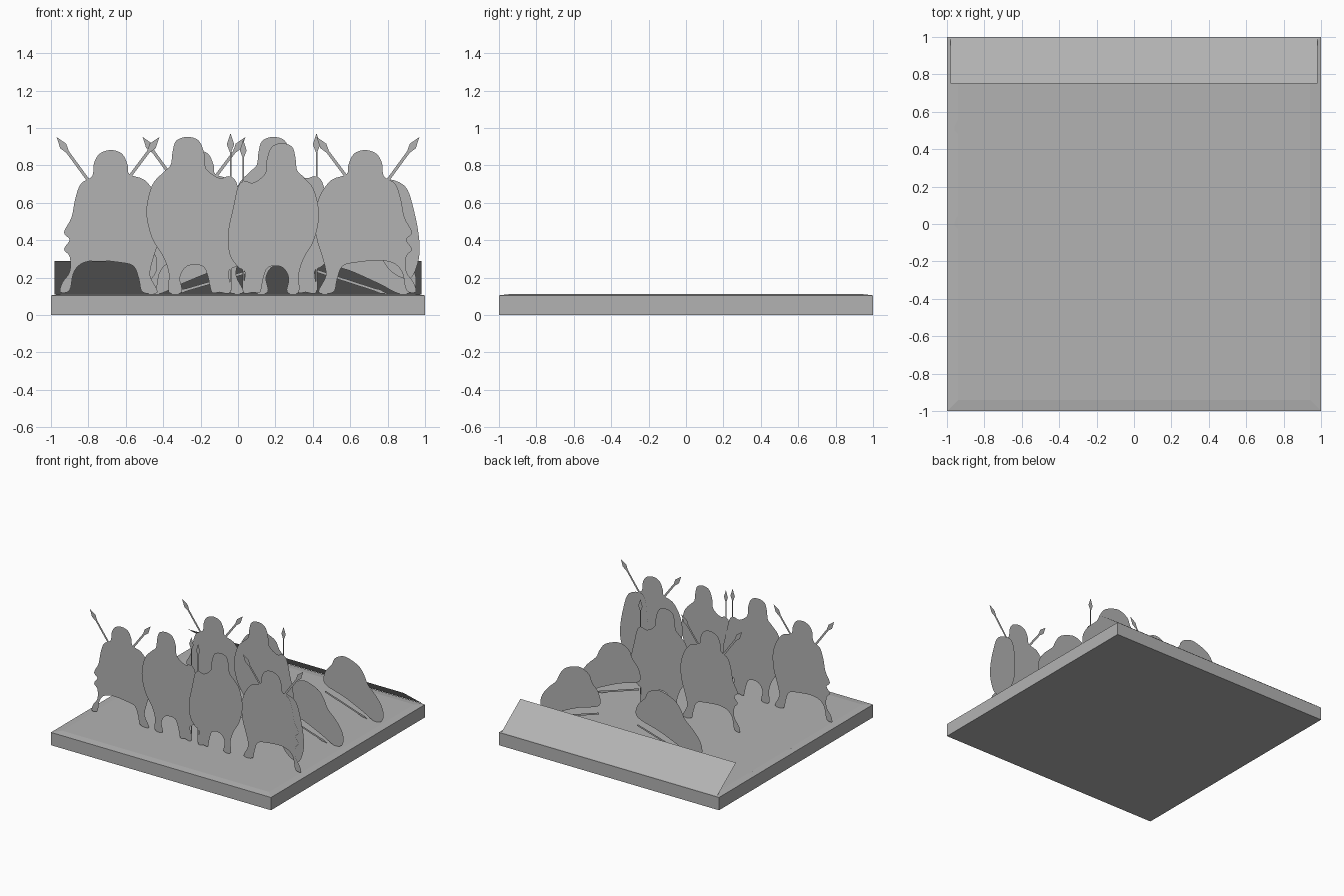
import bpy
import bmesh
from mathutils import Vector

if "Cube" in bpy.data.objects:
    bpy.data.objects.remove(bpy.data.objects["Cube"], do_unlink=True)

FLOOR = 0.112

# One plain grey for everything
grey = bpy.data.materials.new("plain grey")
grey.use_nodes = True
colour = (0.45, 0.45, 0.45, 1)
grey.diffuse_color = colour
grey.node_tree.nodes["Principled BSDF"].inputs["Base Color"].default_value = colour


def finish(bm, name):
    """Turn a bmesh into a named grey object."""
    mesh = bpy.data.meshes.new(name)
    bm.to_mesh(mesh)
    bm.free()
    mesh.materials.append(grey)
    obj = bpy.data.objects.new(name, mesh)
    bpy.context.collection.objects.link(obj)
    return obj


def smooth_outline(points, steps=4):
    """Closed Catmull-Rom curve through points given in hundredths."""
    pts = [Vector(p) / 100 for p in points]
    count = len(pts)
    result = []
    for i in range(count):
        a, b, c, d = (pts[(i + k - 1) % count] for k in range(4))
        for s in range(steps):
            t = s / steps
            result.append(b + (c - a) * t / 2
                          + (a - b * 2.5 + c * 2 - d / 2) * t * t
                          + (b * 1.5 - a / 2 - c * 1.5 + d / 2) * t ** 3)
    return result


def spear_outline(butt, tip, shaft=0.008, blade=0.02):
    """Thin shaft ending in a leaf-shaped blade, in hundredths."""
    butt, tip = Vector(butt) / 100, Vector(tip) / 100
    along = (tip - butt).normalized()
    side = Vector((-along.y, along.x))
    neck, belly = tip - along * 0.1, tip - along * 0.06
    half = [(butt, shaft), (neck, shaft), (belly, blade)]
    left = [p + side * w for p, w in half]
    right = [p - side * w for p, w in reversed(half)]
    return left + [tip] + right


def sheet(name, outlines, place):
    """Flat cut-out made of outlines; place maps (u, v, layer) to 3D."""
    bm = bmesh.new()
    for layer, outline in enumerate(outlines):
        face = bm.faces.new([bm.verts.new(place(p.x, p.y, layer)) for p in outline])
        face.normal_update()
    bmesh.ops.triangulate(bm, faces=bm.faces[:])
    return finish(bm, name)


def standing(name, outlines, x, y, mirror=1, tall=1, wide=1, foot=FLOOR):
    return sheet(name, outlines, lambda u, v, layer: (
        x + u * mirror * wide, y + layer * 0.002, foot + v * tall))


def lying(name, outlines, x, y):
    return sheet(name, outlines, lambda u, v, layer: (
        x + u, y + v, FLOOR + 0.003 + layer * 0.0005))


# Base slab with a shallow bevelled rim
bm = bmesh.new()
rings = []
for inset, z in ((0, 0), (0, 0.105), (0.06, FLOOR)):
    r = 1 - inset
    rings.append([bm.verts.new((sx * r, sy * r, z))
                  for sx, sy in ((-1, -1), (1, -1), (1, 1), (-1, 1))])
for low, high in zip(rings, rings[1:]):
    for i in range(4):
        j = (i + 1) % 4
        bm.faces.new((low[i], low[j], high[j], high[i]))
bm.faces.new(rings[-1])
bm.faces.new(rings[0][::-1])
finish(bm, "base_slab")

# Sloping panel along the back
bm = bmesh.new()
corners = ((0.98, 0.75, 0.29), (0.98, 0.995, 0.11),
           (-0.98, 0.995, 0.11), (-0.98, 0.75, 0.29))
bm.faces.new([bm.verts.new(c) for c in corners])
finish(bm, "sloping_back_panel")

# Cloaked figure, feet apart (u from head centre, v above floor)
cloaked = smooth_outline([
    (0, 77), (6, 75), (9, 69), (10, 64), (18, 61), (24, 53), (27, 42),
    (26, 30), (23, 20), (21, 10), (25, 1), (17, 1), (15, 8), (12, 15),
    (4, 17), (-8, 18), (-16, 16), (-20, 11), (-22, 2), (-27, 1),
    (-26, 6), (-22, 12), (-22, 20), (-25, 24), (-22, 29), (-25, 33),
    (-21, 41), (-19, 51), (-16, 59), (-10, 63), (-9, 70), (-6, 75)])
cloaked_spears = [spear_outline((-10, 58), (-29, 84)),
                  spear_outline((5, 56), (26, 84))]

# Tall figure with a shoulder bump
tall_one = smooth_outline([
    (0, 84), (6, 82), (9, 75), (10, 67), (17, 62), (22, 63), (26, 60),
    (29, 48), (32, 34), (31, 22), (26, 15), (22, 12), (23, 1), (17, 1),
    (13, 1), (11, 9), (8, 15), (0, 15), (-4, 9), (-3, 1), (-10, 1),
    (-10, 11), (-13, 20), (-19, 30), (-22, 44), (-19, 58), (-13, 65),
    (-9, 69), (-8, 76), (-6, 82)])
tall_spear = [spear_outline((23, 2), (23, 86), 0.004)]

warrior = [cloaked] + cloaked_spears
lancer = [tall_one] + tall_spear

standing("front_cloaked_figure_right", warrior, -0.68, -0.54)
standing("front_tall_figure_right", lancer, -0.27, -0.55)
standing("front_tall_figure_left", lancer, 0.235, -0.56, -1, 0.96, 0.9)
standing("front_cloaked_figure_left", warrior, 0.68, -0.54, -1)
standing("rear_cloaked_figure", warrior, -0.22, 0)
standing("rear_tall_figure", lancer, 0.19, -0.01)

# Round shield behind the outer front figure
shield = smooth_outline([(0, 61), (12, 58), (17, 45), (20, 28),
                         (19, 16), (14, 8), (3, 14), (-4, 30), (-4, 50)])
standing("front_shield", [shield], 0.77, -0.53)

# Slumped figure: reused upright as a mound and flat on the floor
slumped = smooth_outline([
    (0, 23), (8, 29), (12, 34), (22, 37), (32, 36), (42, 33), (48, 28),
    (52, 23), (62, 17), (69, 11), (71, 5), (68, 1), (60, 0), (52, 2),
    (46, 4), (24, 10), (0, 15)])
dropped_spear = spear_outline((0, 10), (51, 0), 0.006, 0.008)
fallen = [slumped, dropped_spear]

for row, y in (("middle", 0.01), ("back", 0.53)):
    standing(row + "_slumped_figure", fallen, 0.42, y, 1, 1.24, 0.75)
standing("back_slumped_figure_right", fallen, 0.07, 0.53, -1, 1.24, 0.83)

for row, y in (("middle", -0.18), ("back", 0.33)):
    lying(row + "_fallen_figure", fallen, -0.94, y)

# Sprawled figure lying flat with a spear beside it
sprawled = smooth_outline([
    (-13, 17), (-8, 20), (-4, 23), (-4, 30), (0, 38), (4, 40), (10, 36),
    (20, 36), (27, 32), (33, 30), (43, 33), (46, 30), (55, 28), (58, 20),
    (58, 10), (54, 4), (46, 4), (41, 0), (36, 3), (30, 8), (22, 7),
    (19, 1), (14, 0), (8, 4), (8, 8), (-3, 9), (-5, 14), (-11, 14)])
lying("sprawled_figure", [sprawled, spear_outline((15, 40), (56, 34), 0.007, 0.009)],
      0, 0.3)
